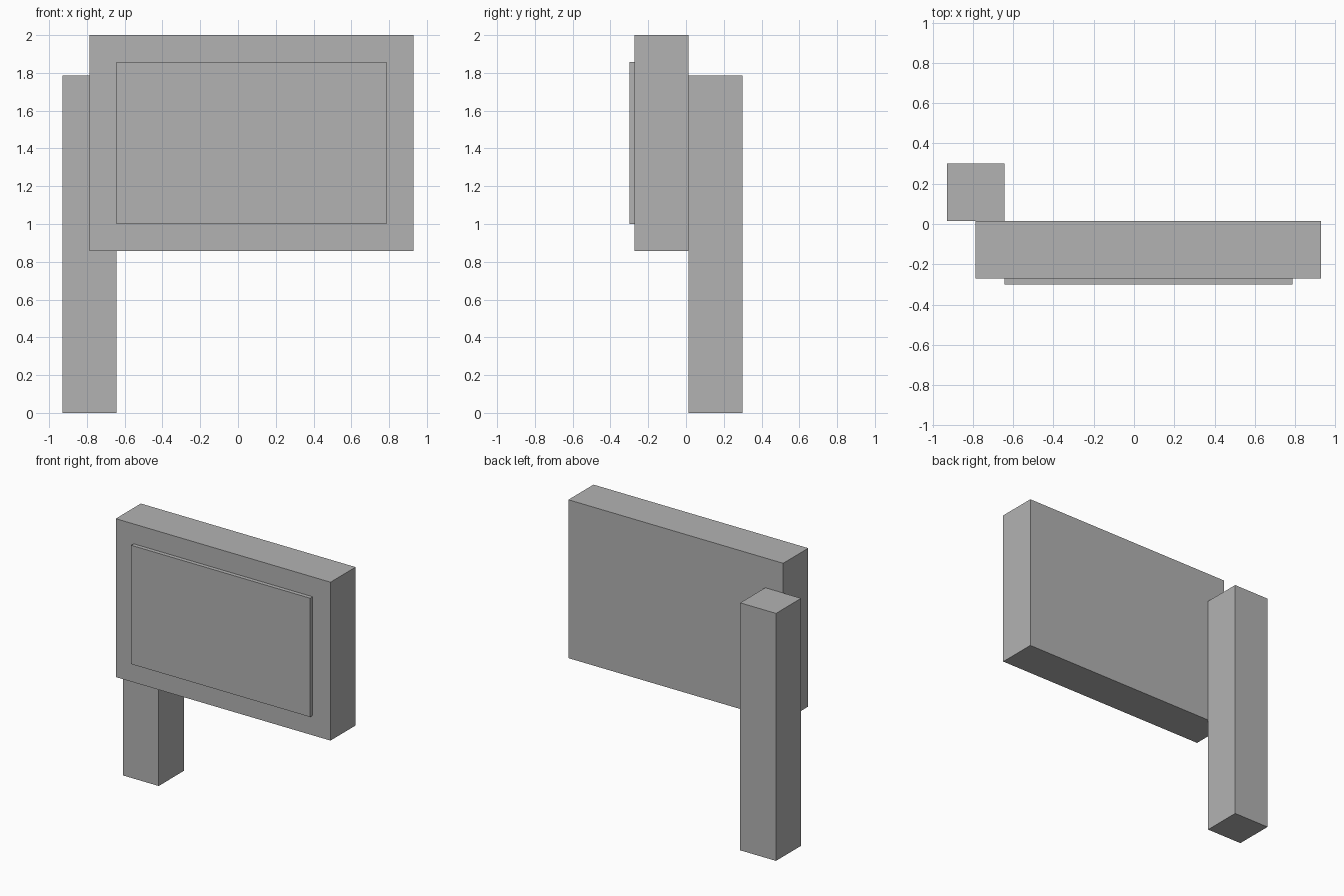
import bpy

cube = bpy.data.objects.get("Cube")
if cube:
    bpy.data.objects.remove(cube, do_unlink=True)

# Single plain grey
grey = bpy.data.materials.new("plain_grey")
grey.use_nodes = True
color = (0.45, 0.45, 0.45, 1)
grey.diffuse_color = color
grey.node_tree.nodes["Principled BSDF"].inputs["Base Color"].default_value = color

UNIT = 1 / 7  # the sign is laid out on a grid, 14 units tall


def box(name, low, high):
    """Box between two corners given in grid units."""
    center = [(a + b) / 2 * UNIT for a, b in zip(low, high)]
    bpy.ops.mesh.primitive_cube_add(size=1, location=center)
    obj = bpy.context.object
    obj.name = name
    obj.scale = [(b - a) * UNIT for a, b in zip(low, high)]
    bpy.ops.object.transform_apply(location=False, rotation=False, scale=True)
    obj.data.materials.append(grey)
    return obj


# Square post behind the board's right edge
box("post", (-6.5, 0.1, 0), (-4.5, 2.1, 12.5))
# Thick sign board
box("board", (-5.5, -1.9, 6), (6.5, 0.1, 14))
# Thin raised panel on the front
box("front_panel", (-4.5, -2.1, 7), (5.5, -1.9, 13))
